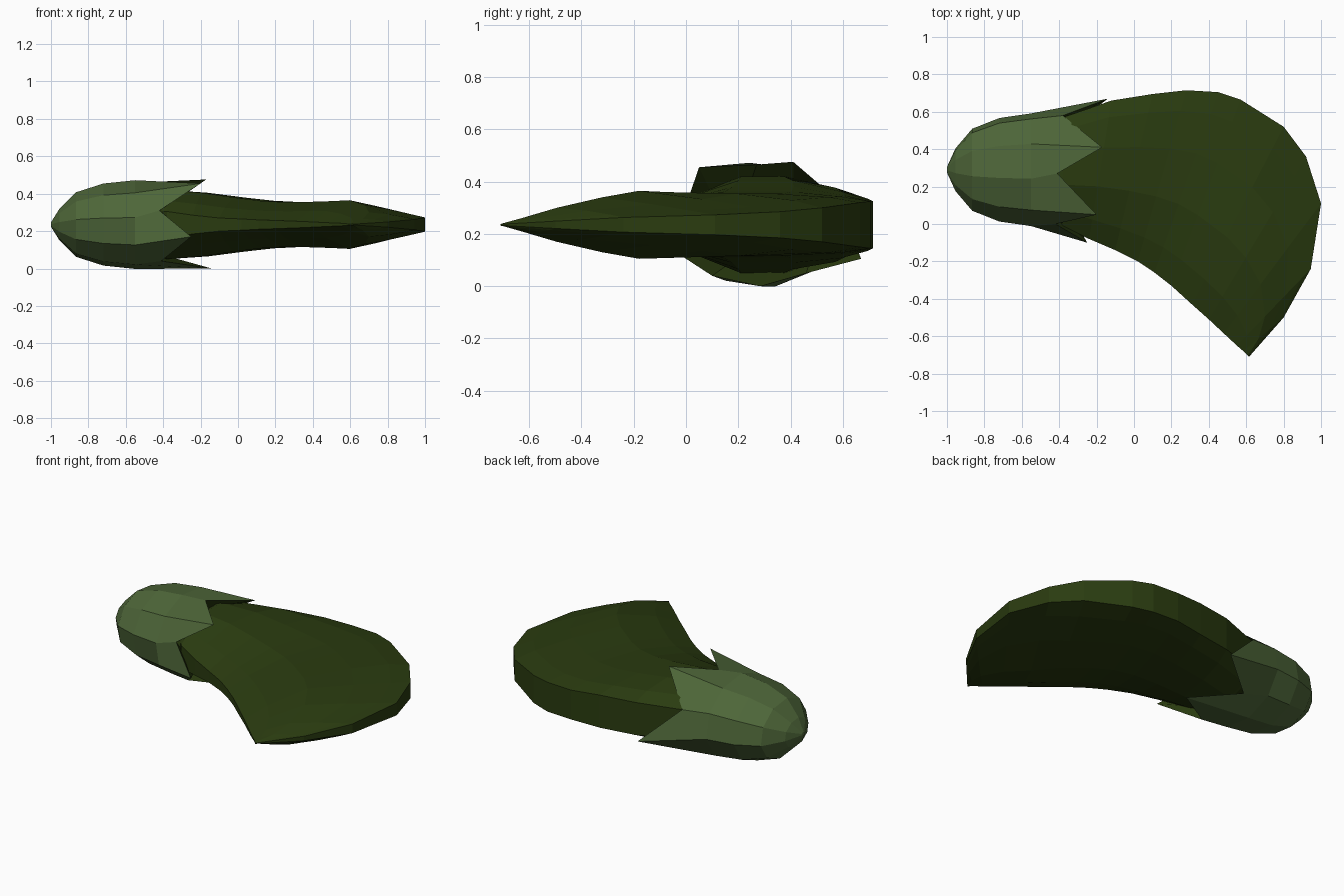
import bpy, math
from mathutils import Vector

if "Cube" in bpy.data.objects:
    bpy.data.objects.remove(bpy.data.objects["Cube"])

ZC = 0.235  # mid height of the whole model


def material(name, rgb):
    m = bpy.data.materials.new(name)
    m.diffuse_color = (*rgb, 1)
    m.use_nodes = True
    m.node_tree.nodes["Principled BSDF"].inputs["Base Color"].default_value = m.diffuse_color
    return m


def loft(name, rings, mat, cap_start=False, cap_end=False, flip=False):
    n = len(rings[0])
    verts = [p for r in rings for p in r]
    faces = []
    for i in range(len(rings) - 1):
        for j in range(n):
            k = (j + 1) % n
            faces.append((i*n + j, i*n + k, (i+1)*n + k, (i+1)*n + j))
    if cap_start:
        faces.append(tuple(reversed(range(n))))
    if cap_end:
        faces.append(tuple(range((len(rings)-1)*n, len(rings)*n)))
    me = bpy.data.meshes.new(name)
    me.from_pydata(verts, [], faces)
    me.materials.append(mat)
    ob = bpy.data.objects.new(name, me)
    bpy.context.collection.objects.link(ob)
    bpy.context.view_layer.objects.active = ob
    bpy.ops.object.select_all(action='DESELECT')
    ob.select_set(True)
    bpy.ops.object.mode_set(mode='EDIT')
    bpy.ops.mesh.select_all(action='SELECT')
    bpy.ops.mesh.normals_make_consistent(inside=flip)
    bpy.ops.object.mode_set(mode='OBJECT')
    return ob


dark = material("dark_green", (0.023, 0.044, 0.005))
light = material("light_green", (0.075, 0.132, 0.04))

# Fan-shaped body: stations from sharp front edge to thick rear rim
# (front x, y, rear x, y, middle half-thickness, front edge, rear edge, rear fullness)
stations = [
    (-0.50, 0.14, -0.50, 0.46, 0.13, 0.06, 0.06, 1),
    (-0.38, -0.01, -0.38, 0.57, 0.185, 0.07, 0.09, 1),
    (-0.24, -0.08, -0.12, 0.66, 0.17, 0.05, 0.10, 1),
    (-0.10, -0.14, 0.10, 0.695, 0.145, 0.035, 0.10, 1),
    (0.02, -0.20, 0.28, 0.715, 0.127, 0.03, 0.09, 1),
    (0.11, -0.26, 0.45, 0.705, 0.12, 0.025, 0.09, 1),
    (0.20, -0.33, 0.57, 0.665, 0.12, 0.022, 0.085, 1),
    (0.31, -0.43, 0.80, 0.52, 0.125, 0.018, 0.065, 0.9),
    (0.40, -0.51, 0.92, 0.36, 0.13, 0.014, 0.05, 0.6),
    (0.48, -0.585, 1.00, 0.11, 0.105, 0.01, 0.038, 0.6),
    (0.55, -0.65, 0.945, -0.24, 0.065, 0.007, 0.028, 0.7),
    (0.585, -0.68, 0.80, -0.50, 0.03, 0.004, 0.014, 0.8),
    (0.605, -0.70, 0.615, -0.71, 0.004, 0.002, 0.002, 1),
]
body_rings = []
for ax, ay, bx, by, h, ha, hb, full in stations:
    a, b = Vector((ax, ay, ZC)), Vector((bx, by, ZC))
    top = [(0, 0, ha), (0.14, 0.5, ha), (0.38, 1, ha), (0.66, full, hb), (0.88, 0.6 * full**2, hb), (1, 0, hb)]
    half = [(a.lerp(b, t), e + (h - e) * w) for t, w, e in top]
    body_rings.append([p + Vector((0, 0, z)) for p, z in half] +
                      [p - Vector((0, 0, z)) for p, z in reversed(half)])
loft("body", body_rings, dark, True, True)

# Rounded end cap, ten-sided, finishing in five pointed teeth
angles = [math.radians(63 + 36 * k) for k in range(10)]


def oval(x, ry, rz):
    return [Vector((x, 0.29 + ry * math.cos(a), ZC + rz * math.sin(a))) for a in angles]


cap_rings = [oval(*r) for r in [(-1.0, 0.015, 0.012), (-0.955, 0.115, 0.085), (-0.865, 0.222, 0.175),
                                (-0.72, 0.28, 0.222), (-0.55, 0.305, 0.24)]]
# alternating tooth tips and valleys
teeth = [Vector(p) for p in [
    (-0.17, 0.41, 0.476), (-0.41, 0.27, 0.465), (-0.20, 0.05, 0.455), (-0.42, 0.0, 0.31),
    (-0.25, -0.10, 0.17), (-0.41, 0.10, 0.04), (-0.14, 0.285, 0.0), (-0.41, 0.46, 0.05),
    (-0.14, 0.67, 0.105), (-0.38, 0.58, 0.33)]]
cap_rings.append(teeth)
loft("toothed_cap", cap_rings, light, True)

# Dark lining behind the teeth, running back into the body
loft("teeth_lining", [teeth, oval(-0.40, 0.27, 0.165)], dark, flip=True)
